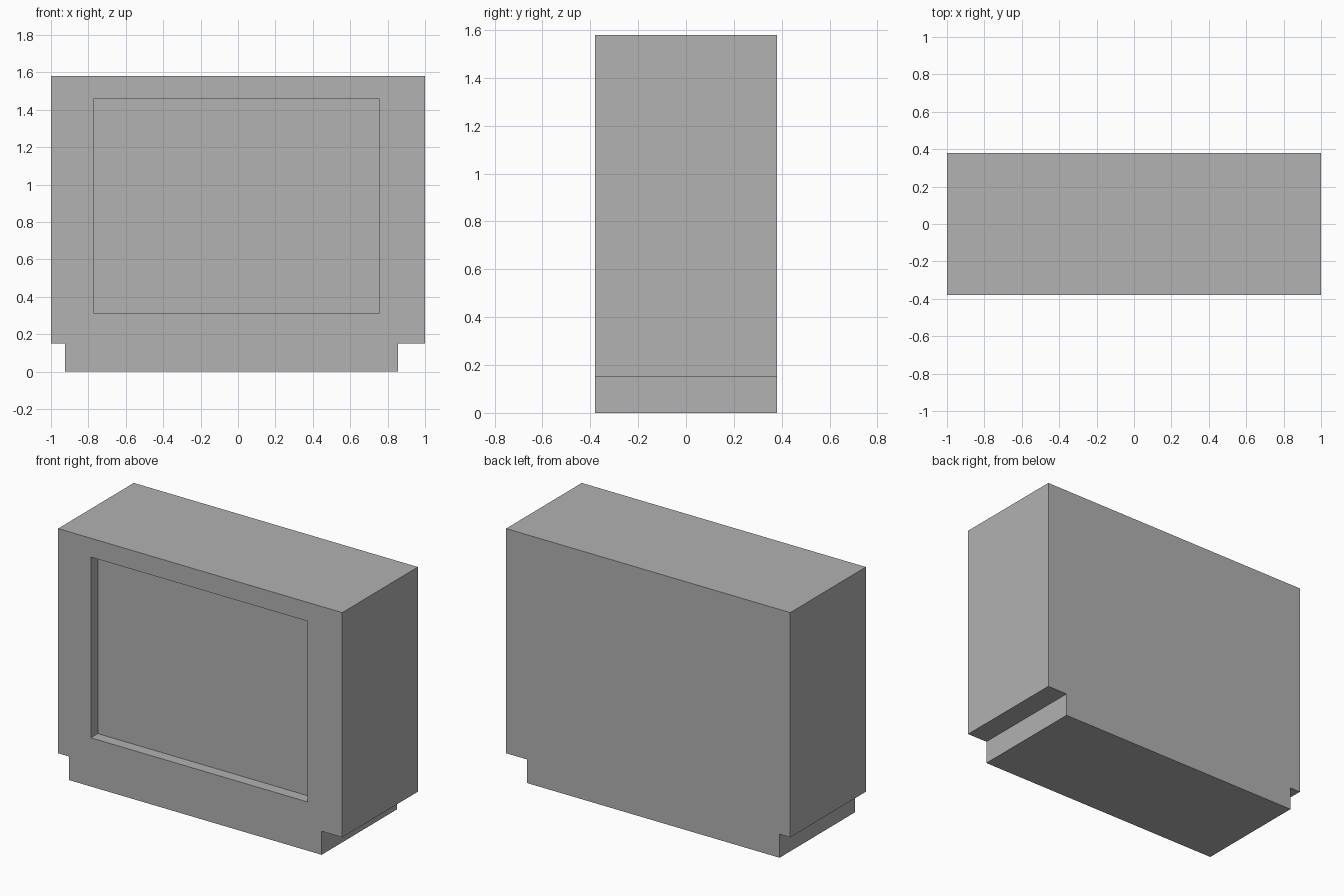
import bpy
import bmesh

if "Cube" in bpy.data.objects:
    bpy.data.objects.remove(bpy.data.objects["Cube"], do_unlink=True)

HALF_DEPTH = 0.38
RECESS = 0.07

grey = bpy.data.materials.new("plain_grey")
grey.use_nodes = True
colour = (0.445, 0.445, 0.445, 1)
grey.diffuse_color = colour
grey.node_tree.nodes["Principled BSDF"].inputs["Base Color"].default_value = colour


def extrude_profile(name, profile, y0, y1):
    """Solid made from an x-z outline swept from y0 to y1."""
    bm = bmesh.new()
    face = bm.faces.new([bm.verts.new((x, y0, z)) for x, z in profile])
    result = bmesh.ops.extrude_face_region(bm, geom=[face])
    moved = [g for g in result["geom"] if isinstance(g, bmesh.types.BMVert)]
    bmesh.ops.translate(bm, verts=moved, vec=(0, y1 - y0, 0))
    bmesh.ops.recalc_face_normals(bm, faces=bm.faces)
    mesh = bpy.data.meshes.new(name)
    bm.to_mesh(mesh)
    bm.free()
    mesh.materials.append(grey)
    obj = bpy.data.objects.new(name, mesh)
    bpy.context.collection.objects.link(obj)
    return obj


def rectangle(x0, x1, z0, z1):
    return [(x0, z0), (x1, z0), (x1, z1), (x0, z1)]


# Cabinet standing on a narrower, slightly off-centre plinth
cabinet = extrude_profile("cabinet", [
    (-0.925, 0), (0.855, 0), (0.855, 0.15), (1, 0.15),
    (1, 1.58), (-1, 1.58), (-1, 0.15), (-0.925, 0.15),
], -HALF_DEPTH, HALF_DEPTH)

# Shallow screen recess in the front
cutter = extrude_profile("screen_cutter", rectangle(-0.77, 0.755, 0.31, 1.46),
                         -HALF_DEPTH - 0.1, -HALF_DEPTH + RECESS)
cutter.hide_render = True
cut = cabinet.modifiers.new("screen_recess", "BOOLEAN")
cut.operation = "DIFFERENCE"
cut.solver = "EXACT"
cut.object = cutter

# Apply the cut and discard the helper
bpy.context.view_layer.objects.active = cabinet
cabinet.select_set(True)
bpy.ops.object.modifier_apply(modifier=cut.name)
bpy.data.objects.remove(cutter, do_unlink=True)
